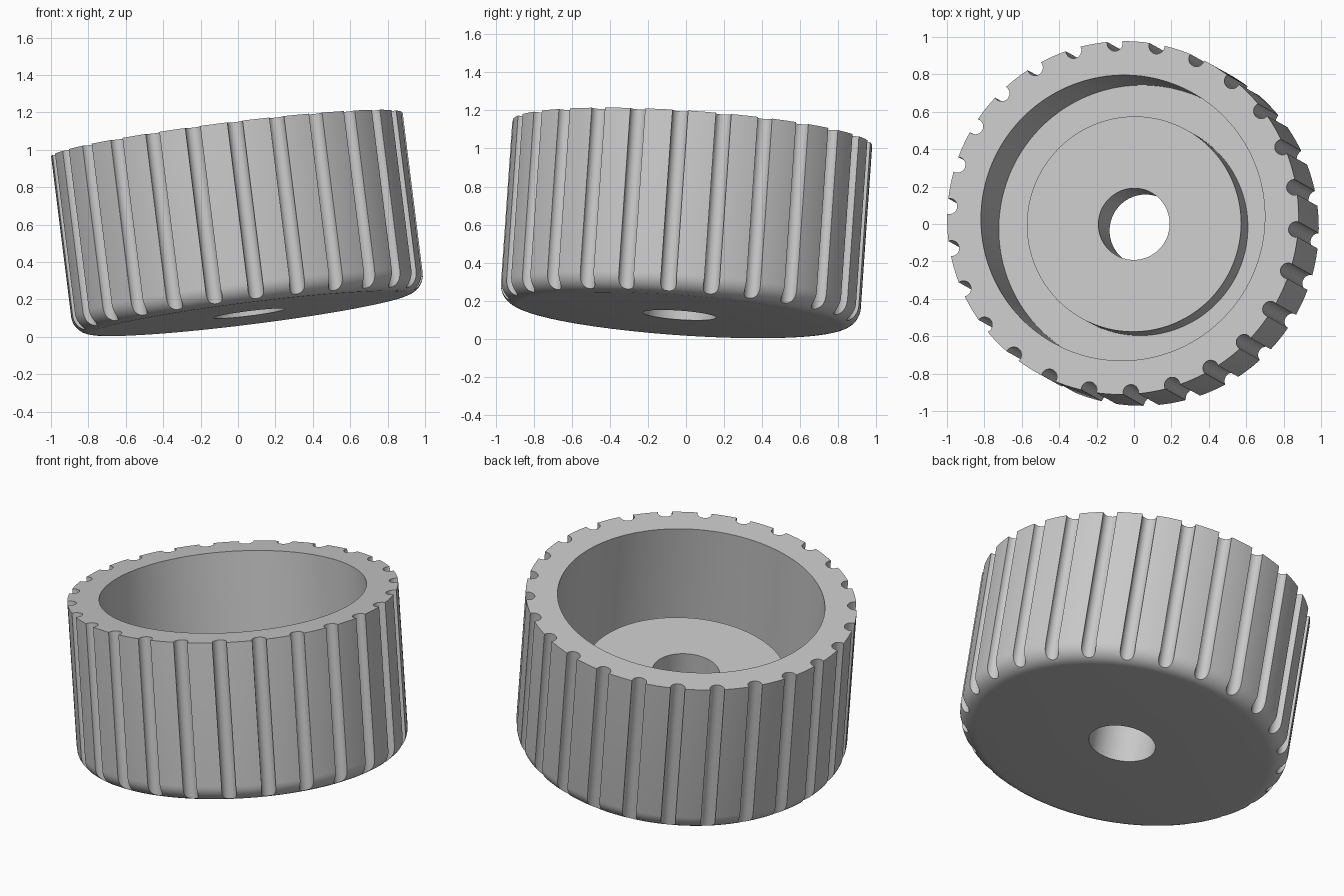
import bpy, bmesh, math
from mathutils import Vector, Matrix

cube = bpy.data.objects.get("Cube")
if cube:
    bpy.data.objects.remove(cube, do_unlink=True)

# Main sizes, measured along the tilted axis
RADIUS, HEIGHT, FILLET = 0.947, 0.965, 0.10
BORE, BOSS, HOLE = 0.765, 0.577, 0.192
FLOOR, BOSS_TOP = 0.19, 0.485
GROOVES, GROOVE_RADIUS, GROOVE_START = 26, 0.042, math.radians(9.8)
AXIS = Vector((-0.125, 0.07, 1)).normalized()
BASE = Vector((0.06, -0.034, 0.125))

grey = bpy.data.materials.new("plain grey")
grey.use_nodes = True
colour = (0.58, 0.58, 0.58, 1)
grey.diffuse_color = colour
grey.node_tree.nodes["Principled BSDF"].inputs["Base Color"].default_value = colour


def make_object(name, bm):
    bmesh.ops.recalc_face_normals(bm, faces=bm.faces)
    mesh = bpy.data.meshes.new(name)
    bm.to_mesh(mesh)
    bm.free()
    mesh.materials.append(grey)
    obj = bpy.data.objects.new(name, mesh)
    bpy.context.collection.objects.link(obj)
    return obj


def lathe(name, profile, steps):
    """Turn a closed (radius, height) profile around the z axis."""
    bm = bmesh.new()
    verts = [bm.verts.new((r, 0, z)) for r, z in profile]
    edges = [bm.edges.new((verts[i - 1], verts[i])) for i in range(len(verts))]
    bmesh.ops.spin(bm, geom=verts + edges, cent=(0, 0, 0), axis=(0, 0, 1),
                   angle=math.tau, steps=steps)
    bmesh.ops.remove_doubles(bm, verts=bm.verts, dist=1e-5)
    return make_object(name, bm)


# Wheel body: rounded lower edge, deep bore, raised hub with a through hole
corner = [(RADIUS - FILLET + FILLET * math.sin(a), FILLET - FILLET * math.cos(a))
          for a in (math.pi / 2 * i / 8 for i in range(9))]
profile = [(HOLE, 0)] + corner + [
    (RADIUS, HEIGHT), (BORE, HEIGHT), (BORE, FLOOR),
    (BOSS, FLOOR), (BOSS, BOSS_TOP), (HOLE, BOSS_TOP)]
wheel = lathe("grooved_wheel", profile, 156)

# Ring of round bars that cut the grip grooves
bm = bmesh.new()
for i in range(GROOVES):
    angle = GROOVE_START + math.tau * i / GROOVES
    place = (Matrix.Rotation(angle, 4, 'Z')
             @ Matrix.Translation((RADIUS - 0.01, 0, HEIGHT / 2)))
    bmesh.ops.create_cone(bm, cap_ends=True, segments=24, radius1=GROOVE_RADIUS,
                          radius2=GROOVE_RADIUS, depth=HEIGHT + 0.2, matrix=place)
cutter = make_object("groove_cutter", bm)
cutter.hide_render = True

cut = wheel.modifiers.new("grooves", 'BOOLEAN')
cut.operation = 'DIFFERENCE'
cut.solver = 'EXACT'
cut.object = cutter
bpy.ops.object.select_all(action='DESELECT')
bpy.context.view_layer.objects.active = wheel
wheel.select_set(True)
bpy.ops.object.modifier_apply(modifier=cut.name)
bpy.data.objects.remove(cutter, do_unlink=True)
bpy.ops.object.shade_smooth_by_angle(angle=math.radians(30))

# Tilt the wheel so that it rests on its lower edge
wheel.rotation_mode = 'QUATERNION'
wheel.rotation_quaternion = Vector((0, 0, 1)).rotation_difference(AXIS)
wheel.location = BASE
